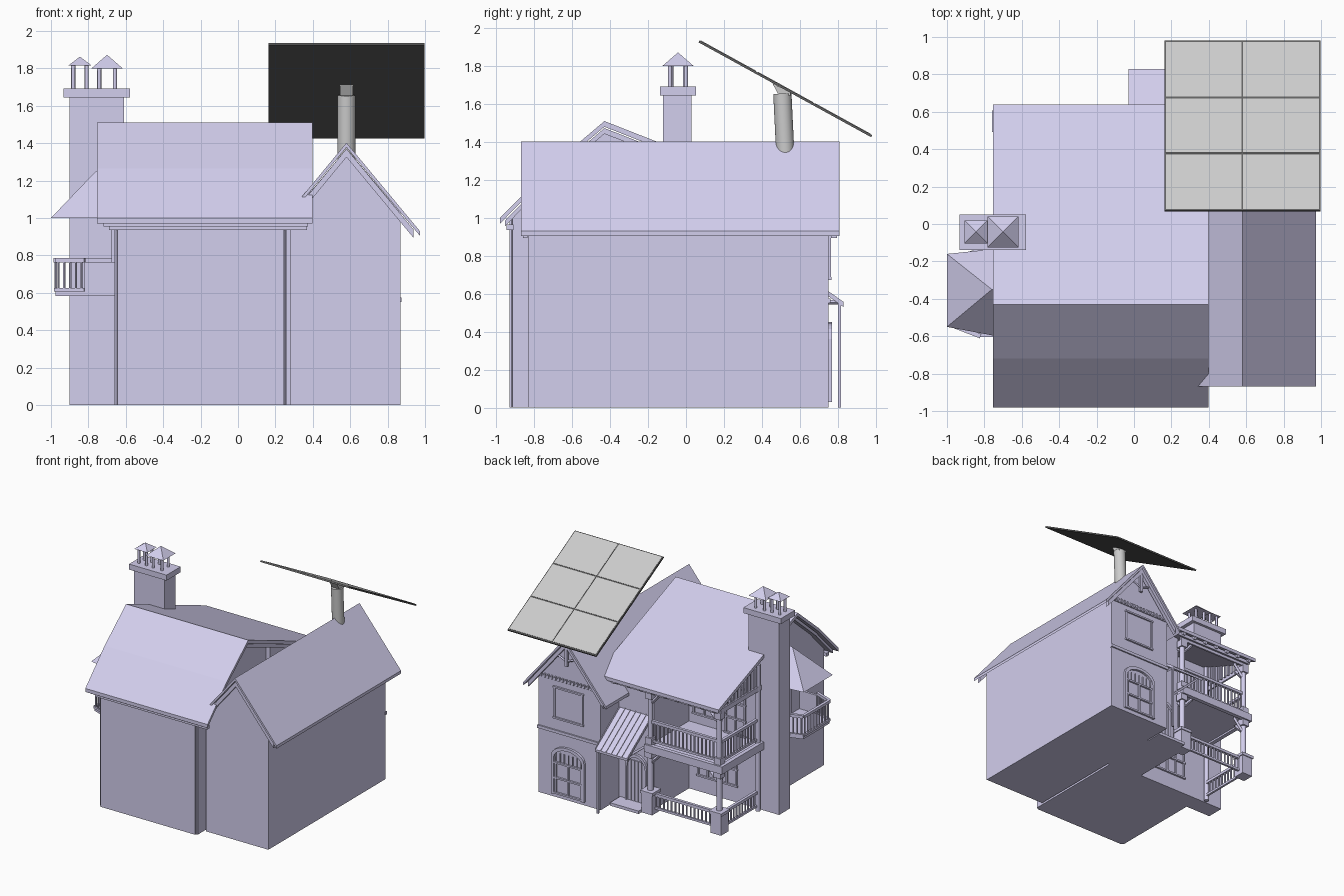
import bpy, bmesh
from math import sin, cos, pi, atan2, hypot
from mathutils import Vector, Matrix

if "Cube" in bpy.data.objects:
    bpy.data.objects.remove(bpy.data.objects["Cube"])

parts = {}


def get(name):
    return parts.setdefault(name, bmesh.new())


def box(name, x0, x1, y0, y1, z0, z1, rot=None):
    m = Matrix.Diagonal((x1 - x0, y1 - y0, z1 - z0, 1))
    m = Matrix.Translation(((x0 + x1) / 2, (y0 + y1) / 2, (z0 + z1) / 2)) @ m
    bmesh.ops.create_cube(get(name), size=1, matrix=rot @ m if rot else m)


def prism(name, pts, axis, a, b):
    """Extrude a 2D outline along x (pts = y,z), y (x,z) or z (x,y)."""
    bm = get(name)
    def place(p, t):
        return {'x': (t, *p), 'y': (p[0], t, p[1]), 'z': (*p, t)}[axis]
    lo, hi = ([bm.verts.new(place(p, t)) for p in pts] for t in (a, b))
    bm.faces.new(lo)
    bm.faces.new(hi[::-1])
    for i in range(len(pts)):
        j = (i + 1) % len(pts)
        bm.faces.new((lo[i], lo[j], hi[j], hi[i]))


def bar(name, p, q, r, n=8, r2=None, turn=0):
    p, q = Vector(p), Vector(q)
    d = q - p
    m = Matrix.Translation((p + q) / 2) @ d.to_track_quat('Z', 'Y').to_matrix().to_4x4() @ Matrix.Rotation(turn, 4, 'Z')
    res = bmesh.ops.create_cone(get(name), cap_ends=True, segments=n, radius1=r,
                                radius2=r if r2 is None else r2, depth=d.length, matrix=m)
    if n > 6:
        for f in {f for v in res['verts'] for f in v.link_faces if len(f.verts) == 4}:
            f.smooth = True


def slab(name, line, t, axis, a, b):
    prism(name, line + [(u, z - t) for u, z in reversed(line)], axis, a, b)


def railing(name, p, q, z0, z1, n):
    """Top and bottom rails with n balusters between two floor points."""
    p, q = Vector((*p, 0)), Vector((*q, 0))
    up = Vector((0, 0, 1))
    for z, r in ((z0, .013), (z1, .017)):
        bar(name, p + up * z, q + up * z, r, 4, turn=pi / 4)
    for i in range(n):
        c = p.lerp(q, (i + .5) / n)
        bar(name, c + up * z0, c + up * z1, .007, 6)


def window(name, x0, x1, y, z0, z1, cols, rows):
    w = .014
    for i in range(cols + 1):
        x = x0 + (x1 - x0) * i / cols
        box(name, x - w / 2, x + w / 2, y - .01, y + .014, z0, z1)
    for i in range(rows + 1):
        z = z0 + (z1 - z0) * i / rows
        box(name, x0 - w, x1 + w, y - .01, y + .016, z - w / 2, z + w / 2)


def arch(name, xc, w, y, z0, zs, rise):
    """Arched frame standing on a wall that faces +y."""
    pts = [(xc - w, z0)] + [(xc - w * cos(pi * i / 10), zs + rise * sin(pi * i / 10)) for i in range(11)] + [(xc + w, z0)]
    inner = [(xc + (x - xc) * .86, z0 + (z - z0) * .94) for x, z in pts]
    prism(name, pts + inner[::-1], 'y', y - .01, y + .02)


# main block, wing, entrance section
roof = [(-.98, 1.0), (-.72, 1.265), (-.43, 1.51), (.64, 1.09)]
prism('main_walls', [(-.93, 0), (.03, 0), (.03, 1.28), (-.43, 1.46), (-.72, 1.215), (-.93, 1.0)], 'x', -.66, .262)
bmesh.ops.bevel(parts['main_walls'], geom=[e for e in parts['main_walls'].edges if
                all(abs(v.co.y + .93) < 1e-4 for v in e.verts) and abs(e.verts[0].co.x - e.verts[1].co.x) < 1e-4],
                offset=.015, segments=3, affect='EDGES')
prism('wing_walls', [(.28, 0), (.868, 0), (.868, 1.03), (.58, 1.37), (.28, 1.01)], 'y', -.83, .75)
prism('entrance_walls', [(.0, 0), (.5, 0), (.5, 1.11), (.0, 1.3)], 'x', -.05, .3)

# main roof in layers
slab('main_roof', roof, .03, 'x', -.755, .398)
slab('main_roof_lower_layer', [(-.955, .985), (-.72, 1.225), (-.43, 1.473), (.61, 1.065)], .03, 'x', -.72, .375)
box('front_eave_trim', -.69, .37, -.945, -.91, .935, .965)
for i in range(9):
    x = -.7 + i * .115
    bar('rafter_tails', (x, .2, 1.225), (x, .63, 1.055), .018, 4, turn=pi / 4)

# wing roof and barge boards
slab('wing_roof', [(.19, .93), (.58, 1.402), (.972, .93)], .025, 'y', -.87, .81)
for y0, y1 in ((-.86, -.835), (.765, .795)):
    slab('barge_boards', [(.225, .94), (.58, 1.37), (.937, .94)], .045, 'y', y0, y1)
box('gable_truss', .568, .592, .77, .79, 1.16, 1.36)
bar('gable_truss', (.58, .78, 1.2), (.48, .78, 1.24), .009, 4)
bar('gable_truss', (.58, .78, 1.2), (.68, .78, 1.24), .009, 4)

# chimney with two capped pots
box('chimney', -.9, -.61, -.12, .03, 0, 1.65)
box('chimney_cap', -.932, -.578, -.138, .052, 1.645, 1.692)
for xc, r, dx, z0, z1 in ((-.845, .062, .036, 1.815, 1.862), (-.7, .083, .042, 1.80, 1.872)):
    for sx in (-1, 1):
        for sy in (-1, 1):
            bar('chimney_pots', (xc + sx * dx, -.042 + sy * dx, 1.69), (xc + sx * dx, -.042 + sy * dx, z0 + .005), .011)
    bar('chimney_pot_caps', (xc, -.042, z0), (xc, -.042, z1), r * 1.414, 4, 0, pi / 4)

# left balcony with hipped roof
out = [(-.66, -.6), (-.82, -.6), (-.975, -.54), (-.975, -.19), (-.82, -.14), (-.66, -.14)]
prism('side_balcony_floor', out, 'z', .582, .608)
for i, n in ((1, 5), (2, 9), (3, 5), (4, 4)):
    railing('side_balcony_rail', out[i], out[i + 1], .615, .775, n)
box('side_balcony_panel', -.82, -.66, -.605, -.585, .6, .765)
bm = get('side_balcony_roof')
v = [bm.verts.new(p) for p in ((-.66, -.61, 1.0), (-.76, -.595, 1.0), (-1, -.55, 1.0), (-1, -.16, 1.0),
                               (-.76, -.135, 1.0), (-.66, -.12, 1.0), (-.76, -.35, 1.25), (-.64, -.35, 1.27))]
for f in ((0, 1, 6, 7), (1, 2, 6), (2, 3, 6), (3, 4, 6), (4, 5, 7, 6), (0, 7, 5), (5, 4, 3, 2, 1, 0)):
    bm.faces.new([v[i] for i in f])
box('side_balcony_door', -.675, -.65, -.46, -.26, .6, .95)

# rear two storey porch
box('porch_balcony_floor', -.745, -.04, .0, .585, .535, .575)
for x0, x1, y0, y1 in ((-.755, -.02, .56, .595), (-.755, -.72, .0, .595)):
    box('porch_beams', x0, x1, y0, y1, .52, .585)
    box('porch_beams', x0 + .02, x1, y0, y1 - .02, 1.025, 1.065)
for x, y in ((-.7, .55), (-.05, .55)):
    box('porch_pedestals', x - .05, x + .05, y - .05, y + .05, 0, .17)
    box('porch_pedestals', x - .058, x + .058, y - .058, y + .058, .165, .19)
    bar('porch_posts', (x, y, .19), (x, y, .53), .024, 10)
    bar('porch_posts', (x, y, .575), (x, y, 1.09), .022, 10)
    box('post_blocks', x - .032, x + .032, y - .032, y + .032, .47, .53)
    box('post_blocks', x - .03, x + .03, y - .03, y + .03, .575, .64)
    box('post_blocks', x - .03, x + .03, y - .03, y + .03, .97, 1.03)
    s = 1 if x < -.3 else -1
    for z in (.52, 1.03):
        bar('porch_brackets', (x, y, z - .11), (x + s * .1, y, z), .014, 4)
        bar('porch_brackets', (x, y, z - .11), (x, y - .1, z), .014, 4)
bar('porch_posts', (-.72, .06, 0), (-.72, .06, 1.25), .02, 10)
for z0, z1 in ((.045, .16), (.61, .775)):
    railing('porch_rails', (-.7, .55), (-.05, .55), z0, z1, 18)
    railing('porch_rails', (-.715, .55), (-.715, .05), z0, z1, 13)
for i in range(12):
    y = .07 + i * .044
    box('gable_lattice', -.725, -.71, y, y + .016, 1.05, 1.29 - .39 * (y - .03))

# entrance canopy, door and post
slab('entrance_canopy', [(.5, .785), (.83, .55)], .02, 'x', -.03, .28)
for i in range(7):
    x = -.027 + i * .05
    slab('canopy_battens', [(.5, .792), (.83, .557)], .012, 'x', x, x + .006)
for x in (-.01, .265):
    bar('canopy_braces', (x, .5, .55), (x, .8, .555), .012, 4)
box('canopy_post', .258, .274, .8, .816, 0, .55)
arch('entrance_door', .11, .1, .5, 0, .33, .1)
for i in range(5):
    box('entrance_door', .032 + i * .033, .058 + i * .033, .49, .508, 0, .37)
box('entrance_step', -.0, .27, .5, .64, 0, .025)

# rear windows and trims
arch('arched_window', .58, .155, .75, .03, .36, .09)
window('arched_window', .46, .70, .75, .04, .3, 2, 2)
for i in range(7):
    x = .46 + i * .04
    box('arched_window', x - .003, x + .003, .745, .76, .3, .385)
box('wing_band', .275, .873, .74, .762, .55, .575)
box('wing_band', .275, .873, .74, .758, .995, 1.015)
window('upper_window_frame', .45, .71, .75, .68, .94, 1, 1)
box('upper_shutter', .46, .7, .745, .757, .69, .93)
for i in range(16):
    x = .32 + i * .034
    box('gable_dentils', x, x + .015, .745, .765, 1.0, 1.03)
window('porch_window', -.5, -.14, .03, .14, .42, 4, 2)
window('balcony_window', -.3, -.1, .03, .66, .95, 2, 3)
window('balcony_door', -.58, -.4, .03, .58, .98, 2, 3)

# solar panel on a pole
tilt = Matrix.Translation((.58, .525, 1.682)) @ Matrix.Rotation(-atan2(.5, .91), 4, 'X')
L = hypot(.91, .5) / 2
box('panel_frame', -.418, .418, -L, L, -.008, .004, tilt)
for i in range(2):
    for j in range(3):
        x, y = -.41 + i * .414, -L + .008 + j * (2 * L - .008) / 3
        box('panel_cells', x, x + .406, y, y + (2 * L - .008) / 3 - .012, .0, .007, tilt)
bar('panel_pole', (.58, .53, 1.2), (.58, .508, 1.655), .048, 24)
prism('panel_mount', [(.455, 1.71), (.55, 1.66), (.55, 1.645), (.49, 1.645)], 'x', .545, .615)


def material(name, c):
    m = bpy.data.materials.new(name)
    m.diffuse_color = (*c, 1)
    m.use_nodes = True
    m.node_tree.nodes["Principled BSDF"].inputs["Base Color"].default_value = m.diffuse_color
    return m


house = material('lavender', (.65, .62, .85))
dark = material('dark_grey', (.12, .12, .12))
grey = material('grey', (.54, .54, .53))
for name, bm in parts.items():
    bmesh.ops.recalc_face_normals(bm, faces=bm.faces)
    me = bpy.data.meshes.new(name)
    bm.to_mesh(me)
    bm.free()
    me.materials.append(dark if name == 'panel_frame' else grey if name.startswith('panel') else house)
    bpy.context.collection.objects.link(bpy.data.objects.new(name, me))
